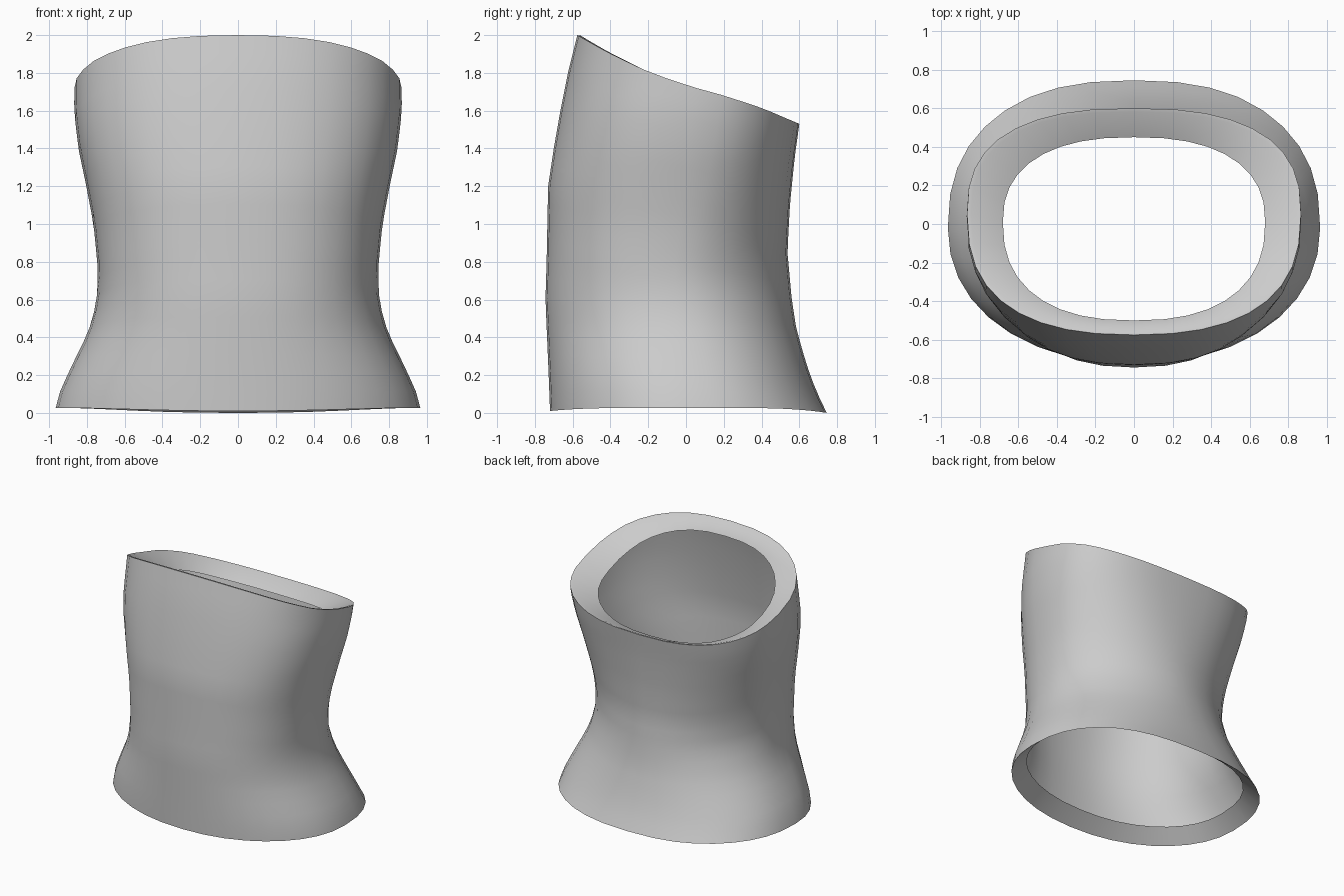
import bpy, bmesh, math

if "Cube" in bpy.data.objects:
    bpy.data.objects.remove(bpy.data.objects["Cube"])

SEG, LEVELS = 36, 20

# Profiles by height: half width, front depth, back depth
WIDTH = [(.03, .965), (.12, .94), (.25, .88), (.4, .805), (.5, .768), (.65, .742), (.8, .745),
         (1.0, .765), (1.2, .803), (1.4, .845), (1.6, .868), (1.75, .865)]
FRONT = [(.01, -.72), (.2, -.727), (.6, -.744), (.8, -.738), (1.2, -.73), (1.4, -.70),
         (1.6, -.665), (1.8, -.625), (2.0, -.575)]
BACK = [(.01, .745), (.1, .695), (.25, .64), (.44, .585), (.6, .56), (.85, .537), (1.1, .55),
        (1.35, .575), (1.53, .60)]
TOP_RIM = [(-.575, 2.0), (-.4, 1.91), (-.2, 1.815), (0, 1.735), (.2, 1.68), (.4, 1.615), (.6, 1.53)]

# Squareness of the outline and its widest line, by fraction of the height
SQUARE_FRONT = [(0, 2.15), (.4, 2.35), (1, 2.37)]
SQUARE_BACK = [(0, 2.4), (.2, 2.15), (.42, 1.9), (.55, 1.95), (.75, 2.2), (1, 2.55)]
MIDDLE = [(0, -.02), (.42, -.06), (1, .05)]


def sample(table, v):
    if v <= table[0][0]:
        return table[0][1]
    for (a, p), (b, q) in zip(table, table[1:]):
        if v <= b:
            return p + (q - p) * (v - a) / (b - a)
    return table[-1][1]


def oval(i, half, front, back, mid, n_front, n_back):
    """Point i of a rounded, squarish outline."""
    a = 2 * math.pi * i / SEG
    c, s = math.cos(a), math.sin(a)
    n = n_back if s > 0 else n_front
    x = half * math.copysign(abs(c) ** (2 / n), c)
    y = mid + (back - mid if s > 0 else mid - front) * math.copysign(abs(s) ** (2 / n), s)
    return x, y


def top_height(i):
    return sample(TOP_RIM, oval(i, .866, -.575, .6, .05, 2.37, 2.55)[1])


def bottom_height(i):
    s = math.sin(2 * math.pi * i / SEG)
    return .027 - (.027 if s > 0 else .017) * abs(s) ** 4


rings = []

# Lower inner lip
rings.append([(*oval(i, .85, -.61, .62, -.02, 2.2, 2.4), bottom_height(i) + .10) for i in range(SEG)])

# Outer wall, each ring sloping more toward the top
for k in range(LEVELS + 1):
    t = k / LEVELS
    ring = []
    for i in range(SEG):
        z = bottom_height(i) * (1 - t) + top_height(i) * t
        x, y = oval(i, sample(WIDTH, z), sample(FRONT, z), sample(BACK, z),
                    sample(MIDDLE, t), sample(SQUARE_FRONT, t), sample(SQUARE_BACK, t))
        ring.append((x, y, z))
    rings.append(ring)

# Rolled rim and upper inner lip, shallower at the back
rings.append([(x * .975, .01 + (y - .01) * .97, z - .003) for x, y, z in rings[-1]])
rings.append([(*oval(i, .68, -.5, .45, .01, 2.4, 2.4),
               top_height(i) - .08 + .015 * math.sin(2 * math.pi * i / SEG)) for i in range(SEG)])

bm = bmesh.new()
loops = [[bm.verts.new(p) for p in r] for r in rings]
for a, b in zip(loops, loops[1:]):
    for i in range(SEG):
        j = (i + 1) % SEG
        bm.faces.new((a[i], a[j], b[j], b[i]))

mesh = bpy.data.meshes.new("bodice")
bm.to_mesh(mesh)
bm.free()
bodice = bpy.data.objects.new("bodice", mesh)
bpy.context.collection.objects.link(bodice)

grey = bpy.data.materials.new("light grey")
grey.diffuse_color = (.6, .6, .6, 1)
grey.use_nodes = True
grey.node_tree.nodes["Principled BSDF"].inputs["Base Color"].default_value = grey.diffuse_color
mesh.materials.append(grey)

bpy.context.view_layer.objects.active = bodice
bodice.select_set(True)
bpy.ops.object.shade_smooth_by_angle(angle=math.radians(80))
